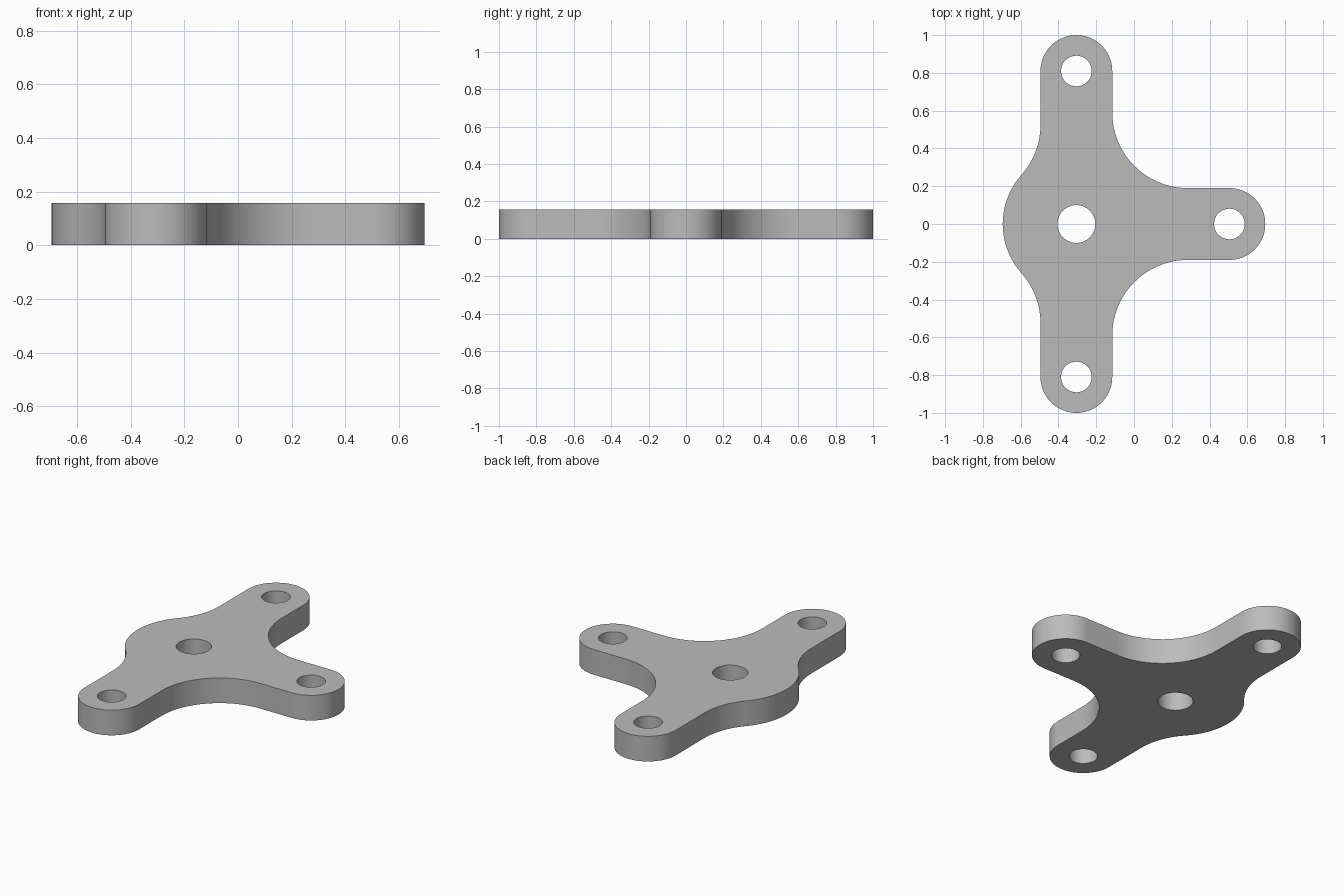
import bpy, bmesh
from math import cos, sin, pi, sqrt, atan2
from mathutils import Vector

cube = bpy.data.objects.get("Cube")
if cube:
    bpy.data.objects.remove(cube, do_unlink=True)

HUB_X, HUB_R, BORE_R = -0.305, 0.39, 0.10
ARM, TIP_R, HOLE_R = 0.81, 0.19, 0.081
FILLET, HEIGHT = 0.40, 0.157

grey = bpy.data.materials.new("plain grey")
grey.use_nodes = True
grey.diffuse_color = (0.5, 0.5, 0.5, 1)
grey.node_tree.nodes["Principled BSDF"].inputs["Base Color"].default_value = (0.5, 0.5, 0.5, 1)


def arc(cx, cy, r, start, end, steps):
    """Points on an arc, both ends included."""
    return [Vector((cx + r * cos(a), cy + r * sin(a), 0))
            for a in (start + (end - start) * i / steps for i in range(steps + 1))]


def prism(name, points, z0, z1):
    """Closed solid from a counter-clockwise outline."""
    bm = bmesh.new()
    face = bm.faces.new([bm.verts.new((p.x, p.y, z0)) for p in points])
    top = bmesh.ops.extrude_face_region(bm, geom=[face])["geom"]
    verts = [v for v in top if isinstance(v, bmesh.types.BMVert)]
    bmesh.ops.translate(bm, verts=verts, vec=(0, 0, z1 - z0))
    bmesh.ops.recalc_face_normals(bm, faces=bm.faces)
    mesh = bpy.data.meshes.new(name)
    bm.to_mesh(mesh)
    bm.free()
    mesh.materials.append(grey)
    obj = bpy.data.objects.new(name, mesh)
    bpy.context.collection.objects.link(obj)
    return obj


# Upper half of the outline, relative to the hub: side arm, corner fillet,
# long arm, then the fillet that blends tangentially into the hub
corner = TIP_R + FILLET
blend_y = sqrt((HUB_R + FILLET) ** 2 - corner ** 2)
blend_angle = atan2(-blend_y, corner)
half = arc(ARM, 0, TIP_R, 0, pi / 2, 20)
half += arc(corner, corner, FILLET, 1.5 * pi, pi, 24)
half += arc(0, ARM, TIP_R, 0, pi, 40)
half += arc(-corner, blend_y, FILLET, 0, blend_angle, 14)
half += arc(0, 0, HUB_R, pi + blend_angle, pi, 14)[1:]

# Mirror to the lower half and move the hub into place
outline = half + [Vector((p.x, -p.y, 0)) for p in reversed(half[1:-1])]
outline = [p + Vector((HUB_X, 0, 0)) for p in outline]
plate = prism("mounting_plate", outline, 0, HEIGHT)

# Centre bore and one bolt hole per arm
holes = [("bore", 0, 0, BORE_R), ("side_hole", ARM, 0, HOLE_R),
         ("back_hole", 0, ARM, HOLE_R), ("front_hole", 0, -ARM, HOLE_R)]
cutters = []
for name, x, y, r in holes:
    cutter = prism(name + "_cutter", arc(HUB_X + x, y, r, 0, 2 * pi, 64)[:-1], -0.1, HEIGHT + 0.1)
    cutter.hide_render = True
    cutters.append(cutter)
    mod = plate.modifiers.new(name, "BOOLEAN")
    mod.operation = "DIFFERENCE"
    mod.solver = "EXACT"
    mod.object = cutter

# Apply the cuts, drop the cutters and smooth the curved walls
bpy.ops.object.select_all(action="DESELECT")
plate.select_set(True)
bpy.context.view_layer.objects.active = plate
for mod in list(plate.modifiers):
    bpy.ops.object.modifier_apply(modifier=mod.name)
for cutter in cutters:
    bpy.data.objects.remove(cutter, do_unlink=True)
bpy.ops.object.shade_smooth_by_angle(angle=pi / 6)
